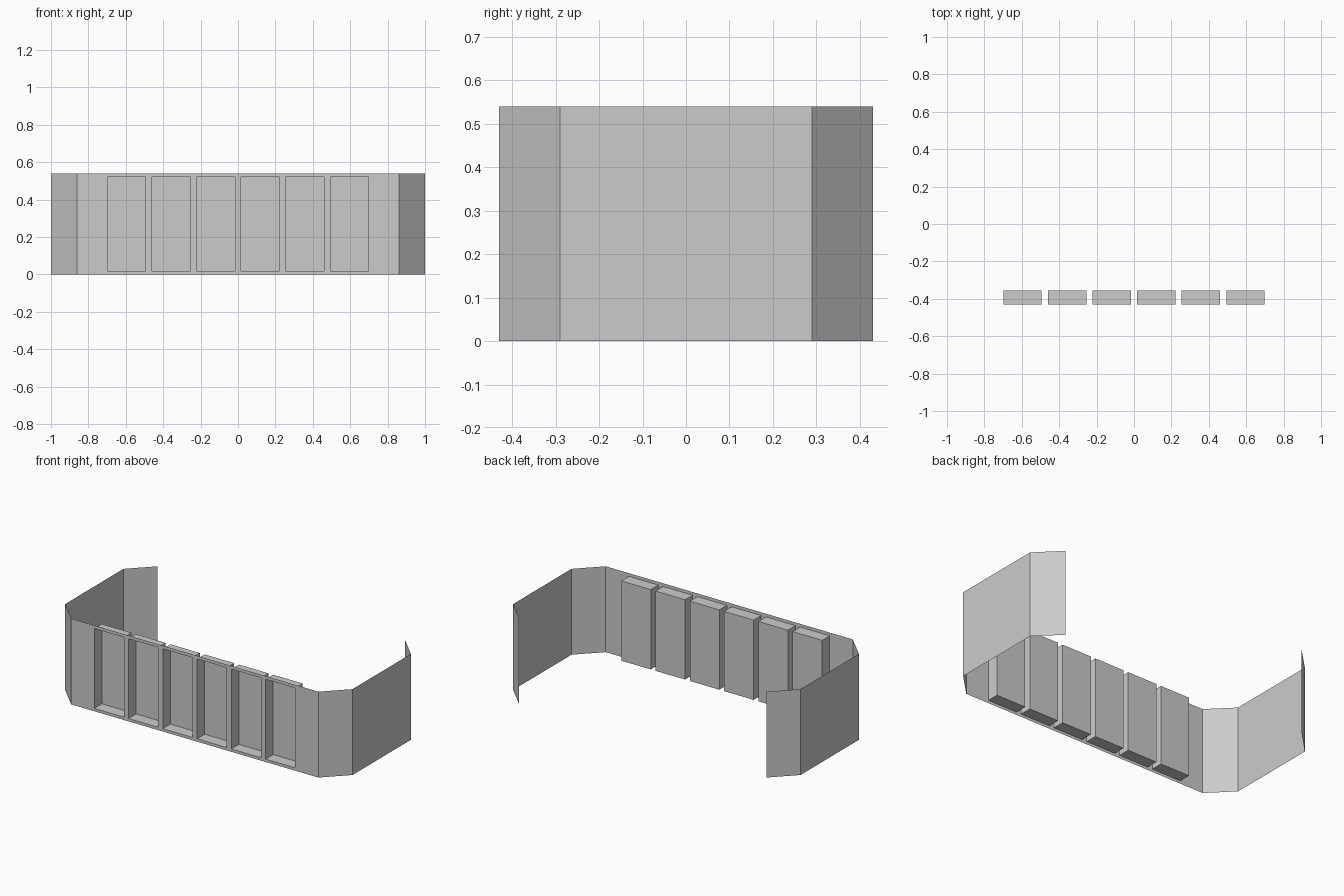
import bpy, bmesh

if "Cube" in bpy.data.objects:
    bpy.data.objects.remove(bpy.data.objects["Cube"])

W, D, H = 1.0, 0.43, 0.54            # half width, half depth, height
CUT = 0.14                           # corner chamfer
COUNT, PITCH, POCKET_W = 6, 0.2385, 0.205
Z0, Z1, DEPTH = 0.018, 0.52, 0.075   # pocket bottom, top, depth


def finish(bm, name):
    mesh = bpy.data.meshes.new(name)
    bm.to_mesh(mesh)
    bm.free()
    obj = bpy.data.objects.new(name, mesh)
    bpy.context.collection.objects.link(obj)
    return obj


# Front panel: a grid of cells, every pocket cell pushed inwards
xs = [-(W - CUT)]
for i in range(COUNT):
    c = (i - (COUNT - 1) / 2) * PITCH
    xs += [c - POCKET_W / 2, c + POCKET_W / 2]
xs.append(W - CUT)
zs = [0, Z0, Z1, H]

bm = bmesh.new()
grid = [[bm.verts.new((x, -D, z)) for z in zs] for x in xs]
pockets = []
for i in range(len(xs) - 1):
    for k in range(len(zs) - 1):
        f = bm.faces.new((grid[i][k], grid[i + 1][k], grid[i + 1][k + 1], grid[i][k + 1]))
        if i % 2 == 1 and k == 1:
            pockets.append(f)
backs = bmesh.ops.extrude_discrete_faces(bm, faces=pockets)["faces"]
bmesh.ops.translate(bm, verts=[v for f in backs for v in f.verts], vec=(0, DEPTH, 0))
finish(bm, "front_panel_with_pockets")

# Side wall: chamfered corners at both ends, open at the back, mirrored to the left
path = [(W - CUT, -D), (W, -D + CUT), (W, D - CUT), (W - CUT, D)]
bm = bmesh.new()
low = [bm.verts.new((x, y, 0)) for x, y in path]
high = [bm.verts.new((x, y, H)) for x, y in path]
for i in range(len(path) - 1):
    bm.faces.new((low[i], low[i + 1], high[i + 1], high[i]))
walls = finish(bm, "side_walls")
mirror = walls.modifiers.new("mirror", 'MIRROR')
mirror.use_mirror_merge = False
